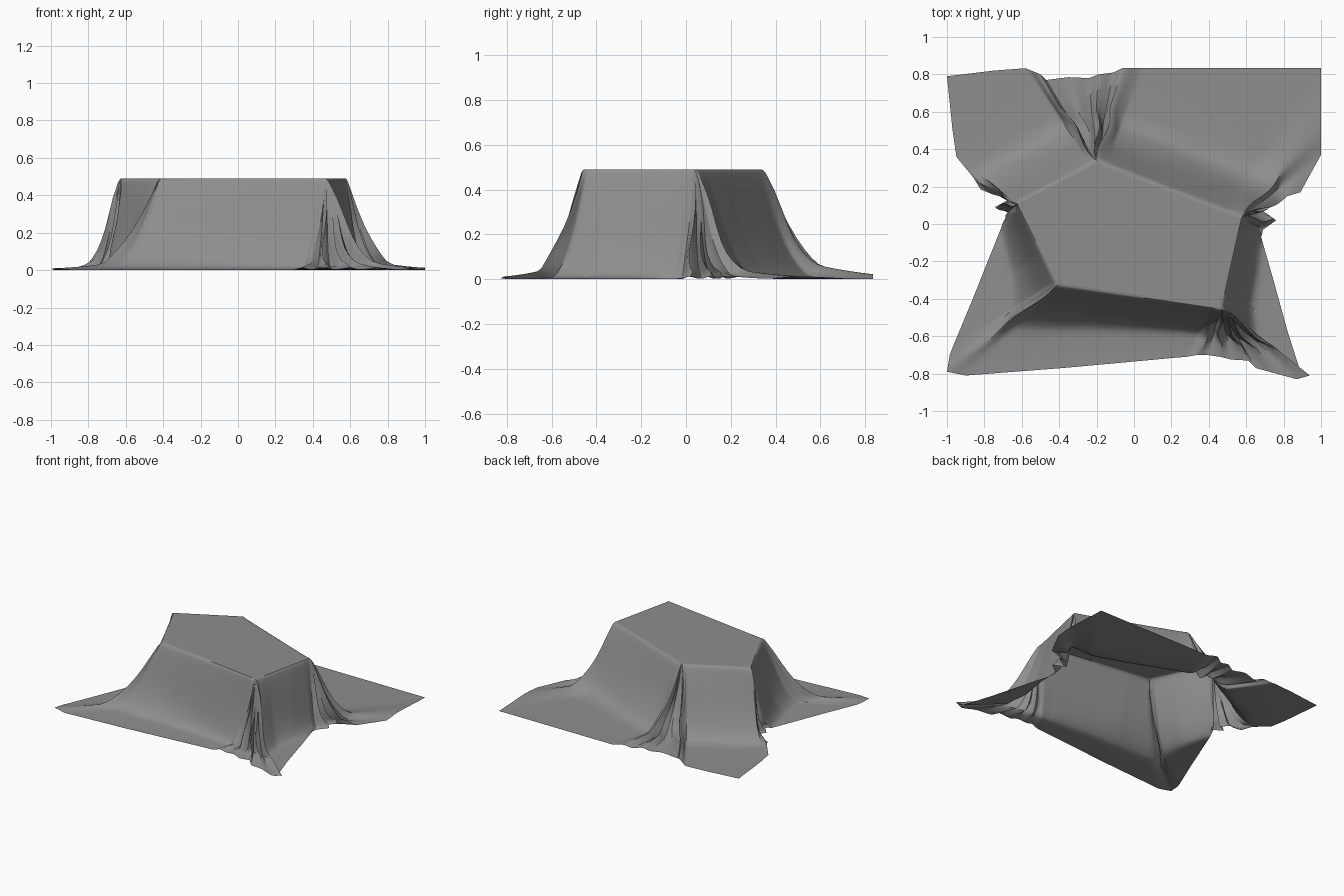
import bpy, bmesh, math
from mathutils import Vector

if "Cube" in bpy.data.objects:
    bpy.data.objects.remove(bpy.data.objects["Cube"])

V = Vector
TOP = 0.49

# Hidden support outline under the cloth: back, right, front right, front left, left
PENT = [V(p) for p in ((-.20, .335), (.575, .035), (.465, -.455), (-.41, -.325), (-.625, .11))]
LIFT = (.045, .025, .025, .018, .025)  # fold height on the floor at each corner

# Gathered corners, clockwise: (hem x, hem y, how far out the pleat reaches the floor)
CORNERS = [
    [(-.50, .80, .35), (-.47, .77, .27), (-.35, .785, .27), (-.24, .78, .25),
     (-.19, .80, .28), (-.11, .81, .21), (-.06, .835, .30)],
    [(1.0, .50, .33), (1.0, .37, .28), (.89, .17, .27), (.79, .15, .16), (.77, .11, .19),
     (.69, .07, .10), (.76, .02, .17), (.69, -.03, .11)],
    [(.94, -.81, .36), (.87, -.83, .25), (.76, -.80, .28), (.65, -.77, .18), (.61, -.73, .23),
     (.52, -.725, .14), (.46, -.71, .19), (.39, -.70, .14), (.34, -.70, .18)],
    [(-.90, -.81, .34), (-1.0, -.79, .44), (-.985, -.70, .35)],
    [(-.70, .01, .12), (-.67, .06, .06), (-.745, .09, .12), (-.68, .125, .05), (-.73, .165, .11),
     (-.82, .185, .14), (-.86, .25, .21), (-.95, .36, .26)],
]
# Plain panels between corners: (position along edge, hem x, hem y, reach)
PANELS = [
    [(.08, .05, .835, .26), (.35, .35, .835, .26), (.6, .65, .835, .26), (.87, 1.0, .835, .28)],
    [(.08, .68, -.07, .13), (.4, .74, -.28, .16), (.75, .82, -.57, .18), (.95, .89, -.79, .25)],
    [(.06, .28, -.71, .16), (.2, .22, -.715, .16), (.5, -.05, -.74, .19), (.8, -.38, -.77, .23)],
    [(.06, -.97, -.66, .28), (.4, -.87, -.42, .20), (.7, -.79, -.22, .17), (.95, -.71, -.02, .14)],
    [(.08, -.97, .50, .26), (.35, -1.0, .79, .26), (.65, -.75, .82, .26), (.93, -.58, .833, .28)],
]
# Cross-section of the hanging cloth: (fraction of reach, height fraction)
FALL = [(0, 1), (.03, .99), (.065, .96), (.11, .9), (.2, .775), (.31, .61), (.42, .45),
        (.53, .315), (.64, .205), (.75, .12), (.87, .05), (1, .012)]
FLOOR_STEPS = 6


def make_spokes():
    """Each spoke: top edge point, hem point, reach, lift of the fold on the floor, in a corner."""
    out = []
    for k, p in enumerate(PENT):
        for i, (x, y, reach) in enumerate(CORNERS[k]):
            r = V((x, y))
            lift = LIFT[k] if (i % 2 == 0) != (k == 3) else LIFT[k] * .2
            out.append((p, r, min(reach, .93 * (r - p).length), lift, True))
        q = PENT[(k + 1) % 5]
        for t, x, y, reach in PANELS[k]:
            out.append((p.lerp(q, t), V((x, y)), reach, 0.0, False))
    return out


def spoke_points(p, r, reach, lift, n):
    """Walk from the table edge down to the floor and out to the hem."""
    d = (r - p).normalized()
    side = V((-d.y, d.x))
    pts = []
    for f, h in FALL:
        wob = .004 * math.sin(n * 1.3 + f * 5) * math.sin(math.pi * f)
        c = p + d * (f * reach + wob) + side * (min(lift, .025) * .5 * math.sin(f * 7))
        if f == 0:
            c = p
        pts.append((c.x, c.y, .004 + (TOP - .004) * h + lift * f))
    end = pts[-1]
    for j in range(1, FLOOR_STEPS + 1):
        f = j / FLOOR_STEPS
        pts.append((end[0] + (r.x - end[0]) * f, end[1] + (r.y - end[1]) * f,
                    (end[2] - lift) * (1 - f) ** 2 + lift * (1 - .5 * f)))
    return pts


# Draped cloth: radial strips joined all the way round
spokes = make_spokes()
bm = bmesh.new()
columns = []
for i, a in enumerate(spokes):
    b = spokes[(i + 1) % len(spokes)]
    steps = 3 if a[4] and b[4] else 8
    for s in range(steps):
        t = s / steps
        p, r = a[0].lerp(b[0], t), a[1].lerp(b[1], t)
        e = t * t * (3 - 2 * t)
        reach = a[2] + (b[2] - a[2]) * (e if a[4] else t)
        lift = a[3] + (b[3] - a[3]) * e
        columns.append([bm.verts.new(c) for c in spoke_points(p, r, reach, lift, i + t)])

for i, col in enumerate(columns):
    nxt = columns[(i + 1) % len(columns)]
    for j in range(len(col) - 1):
        bm.faces.new((col[j], nxt[j], nxt[j + 1], col[j + 1]))
bm.faces.new([c[0] for c in columns])  # flat tabletop area
bmesh.ops.remove_doubles(bm, verts=bm.verts, dist=.0005)
bmesh.ops.recalc_face_normals(bm, faces=bm.faces)
big = max(bm.faces, key=lambda f: f.calc_area())
if big.normal.z < 0:
    bmesh.ops.reverse_faces(bm, faces=bm.faces)
# Small inset keeps the tabletop shading flat
bmesh.ops.inset_individual(bm, faces=[big], thickness=.015)

mesh = bpy.data.meshes.new("draped_cloth")
bm.to_mesh(mesh)
bm.free()
cloth = bpy.data.objects.new("draped_cloth", mesh)
bpy.context.collection.objects.link(cloth)

grey = bpy.data.materials.new("cloth_grey")
grey.diffuse_color = (.27, .27, .27, 1)
grey.use_nodes = True
grey.node_tree.nodes["Principled BSDF"].inputs["Base Color"].default_value = grey.diffuse_color
mesh.materials.append(grey)

bpy.context.view_layer.objects.active = cloth
cloth.select_set(True)
bpy.ops.object.shade_smooth_by_angle(angle=math.radians(40))
